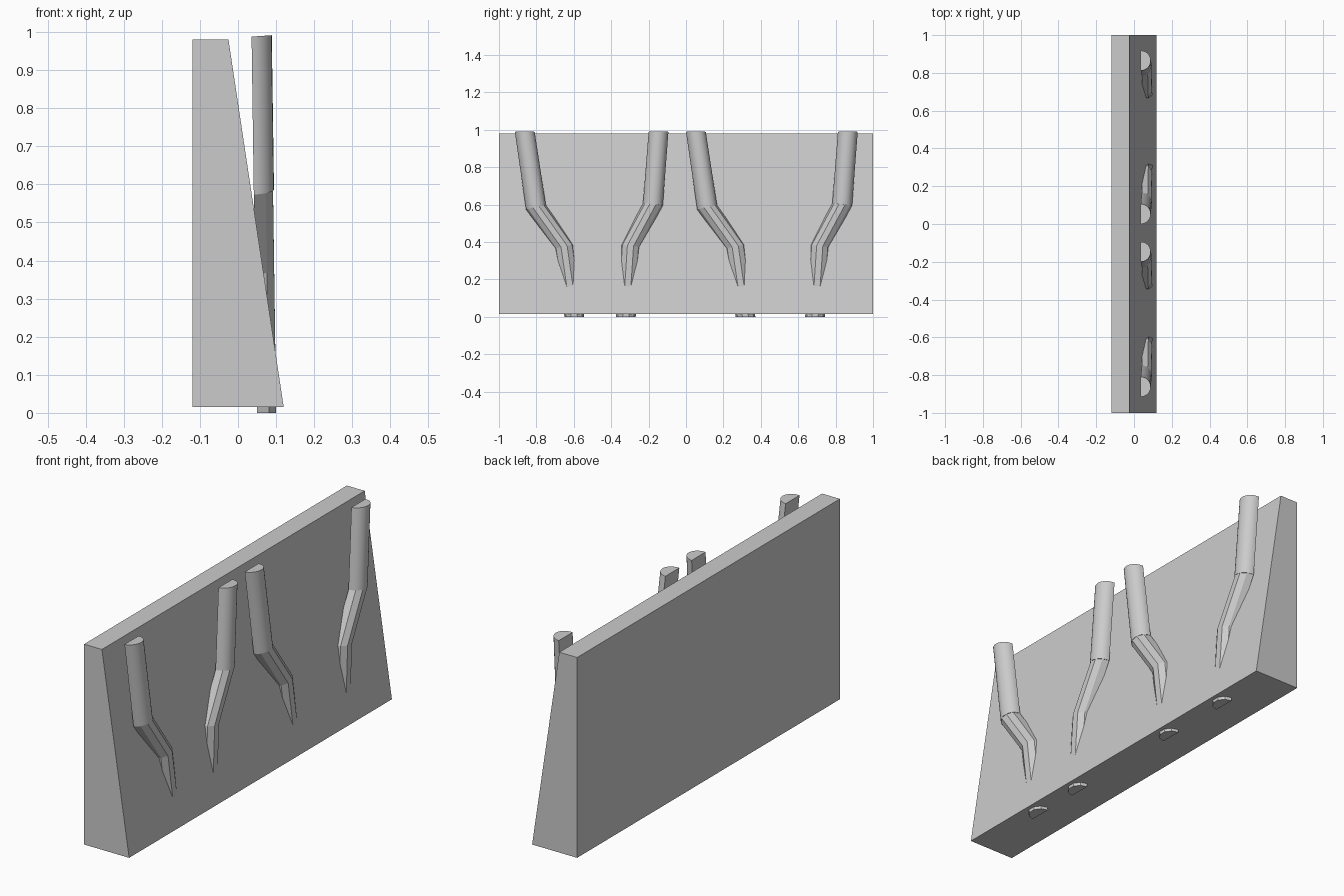
import bpy, bmesh, math

if "Cube" in bpy.data.objects:
    bpy.data.objects.remove(bpy.data.objects["Cube"])

def finish(name, bm, smooth=False):
    bmesh.ops.recalc_face_normals(bm, faces=bm.faces)
    me = bpy.data.meshes.new(name)
    bm.to_mesh(me)
    bm.free()
    ob = bpy.data.objects.new(name, me)
    bpy.context.collection.objects.link(ob)
    if smooth:
        bpy.ops.object.select_all(action='DESELECT')
        bpy.context.view_layer.objects.active = ob
        ob.select_set(True)
        bpy.ops.object.shade_smooth_by_angle(angle=math.radians(30))
    return ob

def loft(name, rings, smooth=False):
    """Skin a capped solid through rings with equal point counts."""
    bm = bmesh.new()
    vs = [[bm.verts.new(p) for p in r] for r in rings]
    n = len(rings[0])
    for a, b in zip(vs, vs[1:]):
        for i in range(n):
            j = (i + 1) % n
            bm.faces.new((a[i], a[j], b[j], b[i]))
    bm.faces.new(vs[0])
    bm.faces.new(vs[-1])
    return finish(name, bm, smooth)

R = 0.053  # half-round radius

def half_ring(y, z, slope, sides):
    """D-shaped section, flat side to the wall, drifting outward lower down."""
    x = 0.05 - 0.0145 * z
    pts = []
    for i in range(sides + 1):
        a = -math.pi / 2 + math.pi * i / sides
        dx, dy = R * math.cos(a), R * math.sin(a)
        pts.append((x + dx, y + dy, z + slope * dy + 0.07 * dx * z))
    return pts

# Sloped wall slab
profile = [(-0.12, 0.015), (0.12, 0.015), (-0.025, 0.98), (-0.12, 0.98)]
loft("sloped_wall", [[(x, y, z) for x, z in profile] for y in (-1, 1)])

# Bent half-round bars: (y, z, slope of section) from top to bottom
path_a = [(0, 0.988, 0), (0.06, 0.585, 0.22), (0.21, 0.375, 0.2), (0.265, 0.0, 0)]
path_b = [(0, 0.988, 0), (-0.03, 0.60, -0.1), (-0.15, 0.378, -0.12), (-0.175, 0.0, 0)]

for k, (y0, path) in enumerate([(-0.862, path_a), (-0.147, path_b),
                                (0.053, path_a), (0.865, path_b)]):
    # round upper bar
    loft(f"upper_bar_{k + 1}",
         [half_ring(y0 + y, z, s, 14) for y, z, s in path[:2]], True)
    # faceted lower bar
    loft(f"lower_bar_{k + 1}",
         [half_ring(y0 + y, z, s, 5) for y, z, s in path[1:]])
